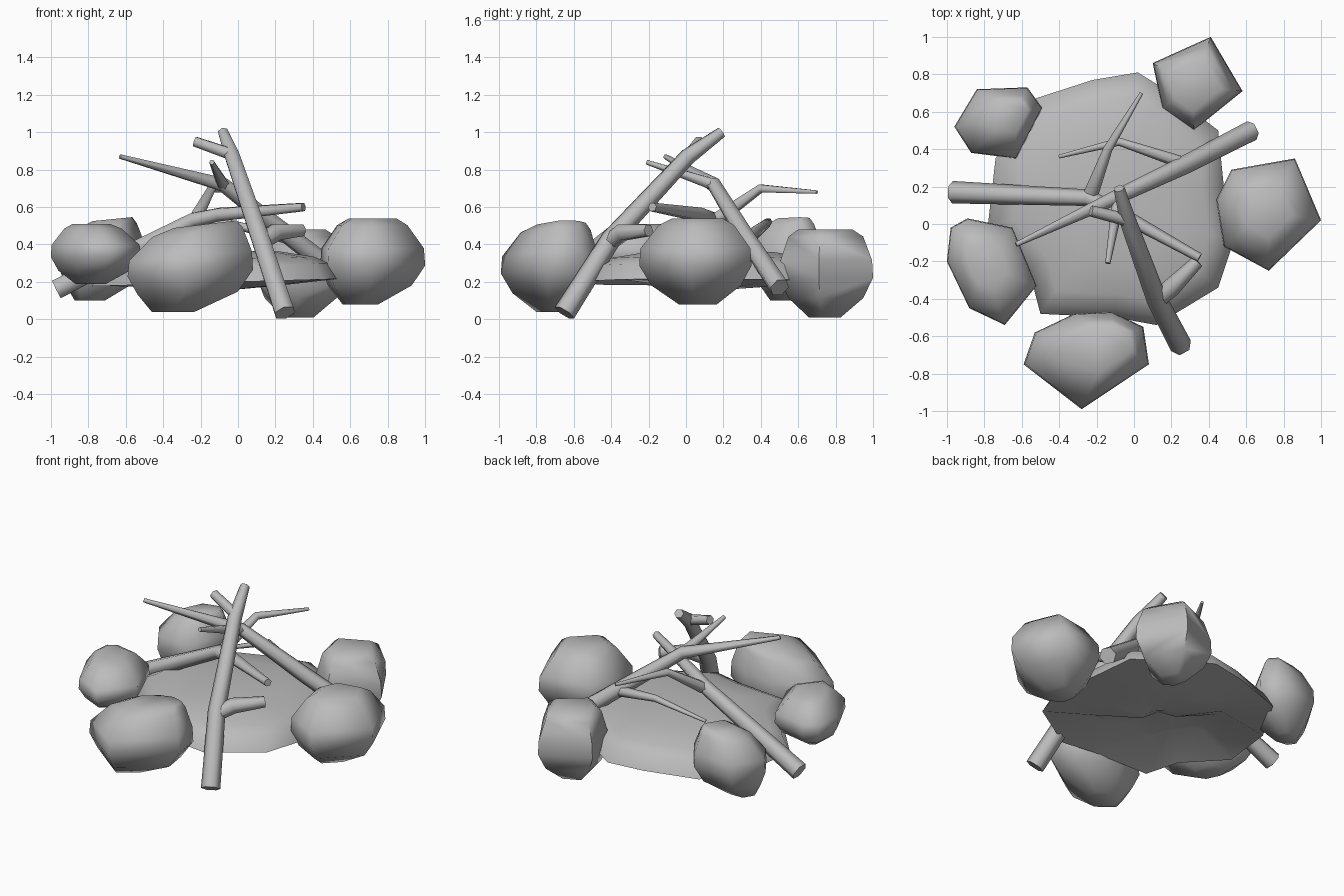
import bpy, bmesh, math
from mathutils import Vector

cube = bpy.data.objects.get("Cube")
if cube:
    bpy.data.objects.remove(cube, do_unlink=True)

grey = bpy.data.materials.new("stone_grey")
grey.use_nodes = True
grey.diffuse_color = (0.5, 0.5, 0.5, 1)
grey.node_tree.nodes["Principled BSDF"].inputs["Base Color"].default_value = (0.5, 0.5, 0.5, 1)


def finish(obj, angle):
    """Apply the material and smooth shading with sharp edges kept."""
    obj.data.materials.clear()
    obj.data.materials.append(grey)
    bpy.ops.object.select_all(action="DESELECT")
    obj.select_set(True)
    bpy.context.view_layer.objects.active = obj
    bpy.ops.object.shade_smooth_by_angle(angle=math.radians(angle))


def add_mesh(name, bm):
    mesh = bpy.data.meshes.new(name)
    bmesh.ops.recalc_face_normals(bm, faces=bm.faces)
    bm.to_mesh(mesh)
    bm.free()
    obj = bpy.data.objects.new(name, mesh)
    bpy.context.collection.objects.link(obj)
    return obj


def centre_of(outline):
    return sum((Vector(p) for p in outline), Vector((0, 0))) / len(outline)


def rock(name, outline, low, high, top=0.45, lean=(0, 0), tilt=0):
    """Boulder: hull of scaled copies of its plan outline, with a leaning top tilted along x."""
    bm = bmesh.new()
    mid = centre_of(outline)
    for level, scale in ((0, .34), (.22, .8), (.45, 1), (.65, .98), (.92, top + .22), (1, top)):
        for p in outline:
            q = mid + (Vector(p) - mid) * scale + Vector(lean) * (level - 0.5) * (1 - scale)
            z = low + (high - low) * level + tilt * (q.x - mid.x) * level
            bm.verts.new((q.x, q.y, z))
    hull = bmesh.ops.convex_hull(bm, input=bm.verts)
    bmesh.ops.delete(bm, geom=[v for v in hull["geom_interior"] if v.is_valid], context="VERTS")
    finish(add_mesh(name, bm), 70)


def stick(name, path):
    """Six-sided tapering branch through (x, y, z, radius) points."""
    curve = bpy.data.curves.new(name, "CURVE")
    curve.dimensions = "3D"
    curve.bevel_depth = 1
    curve.bevel_resolution = 1
    curve.use_fill_caps = True
    spline = curve.splines.new("POLY")
    spline.points.add(len(path) - 1)
    for point, (x, y, z, radius) in zip(spline.points, path):
        point.co = (x, y, z, 1)
        point.radius = radius
    obj = bpy.data.objects.new(name, curve)
    bpy.context.collection.objects.link(obj)
    bpy.ops.object.select_all(action="DESELECT")
    obj.select_set(True)
    bpy.context.view_layer.objects.active = obj
    bpy.ops.object.convert(target="MESH")
    finish(bpy.context.object, 75)


# Ash mound: low dome with a steep skirt
rim = [(-.78, 0), (-.74, .35), (-.56, .66), (-.22, .77), (.02, .81), (.15, .73), (.45, .5),
       (.48, .2), (.53, -.1), (.45, -.34), (.12, -.54), (-.1, -.5), (-.5, -.48), (-.56, -.25)]
bm = bmesh.new()
mid = centre_of(rim)
count = len(rim)


def mound_ring(scale, height):
    """Scaled copy of the rim; height is a function of the offset from the middle."""
    ring = []
    for p in rim:
        offset = (Vector(p) - mid) * scale
        q = mid + offset
        ring.append(bm.verts.new((q.x, q.y, height(offset) + .03 * q.x * scale)))
    return ring


def close_mound(rings, tip_z):
    """Skin successive rings and end in a fan."""
    tip = bm.verts.new((mid.x, mid.y, tip_z))
    for i in range(count):
        j = (i + 1) % count
        for a, b in zip(rings, rings[1:]):
            bm.faces.new((a[i], a[j], b[j], b[i]))
        bm.faces.new((rings[-1][i], rings[-1][j], tip))


edge = mound_ring(1, lambda o: .2)
close_mound([edge, mound_ring(.93, lambda o: .285), mound_ring(.8, lambda o: .325),
             mound_ring(.5, lambda o: .36)], .37)
# Underside: shallow on the back left half, hollowed on the other
close_mound([edge, mound_ring(.55, lambda o: .18 if o.x + o.y > 0 else .27),
             mound_ring(.15, lambda o: .16 if o.x + o.y > 0 else .28)], .2)
finish(add_mesh("ash_mound", bm), 80)

# Ring of boulders
rock("rock_back_left", [(.1, .86), (.41, 1), (.58, .71), (.32, .5), (.15, .62)], .01, .48, .58)
rock("rock_left", [(.44, .13), (.52, .29), (.86, .35), (1, .02), (.72, -.25), (.48, -.12)],
     .08, .54, .45, (.1, 0))
rock("rock_front", [(-.59, -.75), (-.53, -.58), (-.32, -.48), (-.12, -.47), (.05, -.55),
                    (.08, -.75), (-.28, -.99)], .04, .5, .5, (.3, .1), .12)
rock("rock_right", [(-1, -.2), (-.98, -.02), (-.89, .03), (-.65, -.02), (-.52, -.33),
                    (-.69, -.54), (-.88, -.45)], .19, .51, .42)
rock("rock_back_right", [(-.96, .52), (-.84, .72), (-.57, .73), (-.49, .62), (-.63, .35),
                         (-.87, .38)], .1, .53, .45, (.2, .1), .1)

# Front stick with its stub and forked tip
stick("front_stick", [(.25, -.65, .035, .06), (.12, -.4, .43, .055), (-.03, .01, .87, .045),
                      (-.08, .19, 1, .03)])
stick("front_stick_stub", [(.12, -.41, .41, .045), (.2, -.34, .465, .05), (.34, -.2, .475, .035)])
stick("front_stick_fork", [(-.03, .02, .88, .035), (-.23, .07, .95, .03)])

# Right stick with two branches
stick("right_stick", [(-.97, .17, .16, .06), (-.24, .14, .53, .045), (-.1, .07, .56, .04),
                      (.35, -.18, .6, .025)])
stick("right_stick_twig", [(-.23, .16, .53, .04), (-.14, .4, .7, .025), (.04, .7, .68, .01)])

# Left stick leaning in from the back, with thin twigs
stick("left_stick", [(.63, .5, .17, .055), (.28, .32, .44, .05), (-.08, .15, .72, .04),
                     (-.63, -.11, .87, .013)])
stick("left_stick_twig", [(-.08, .15, .72, .035), (-.14, -.21, .84, .014)])
stick("left_stick_side_twig", [(.28, .32, .43, .035), (-.08, .44, .52, .022), (-.4, .36, .42, .01)])
